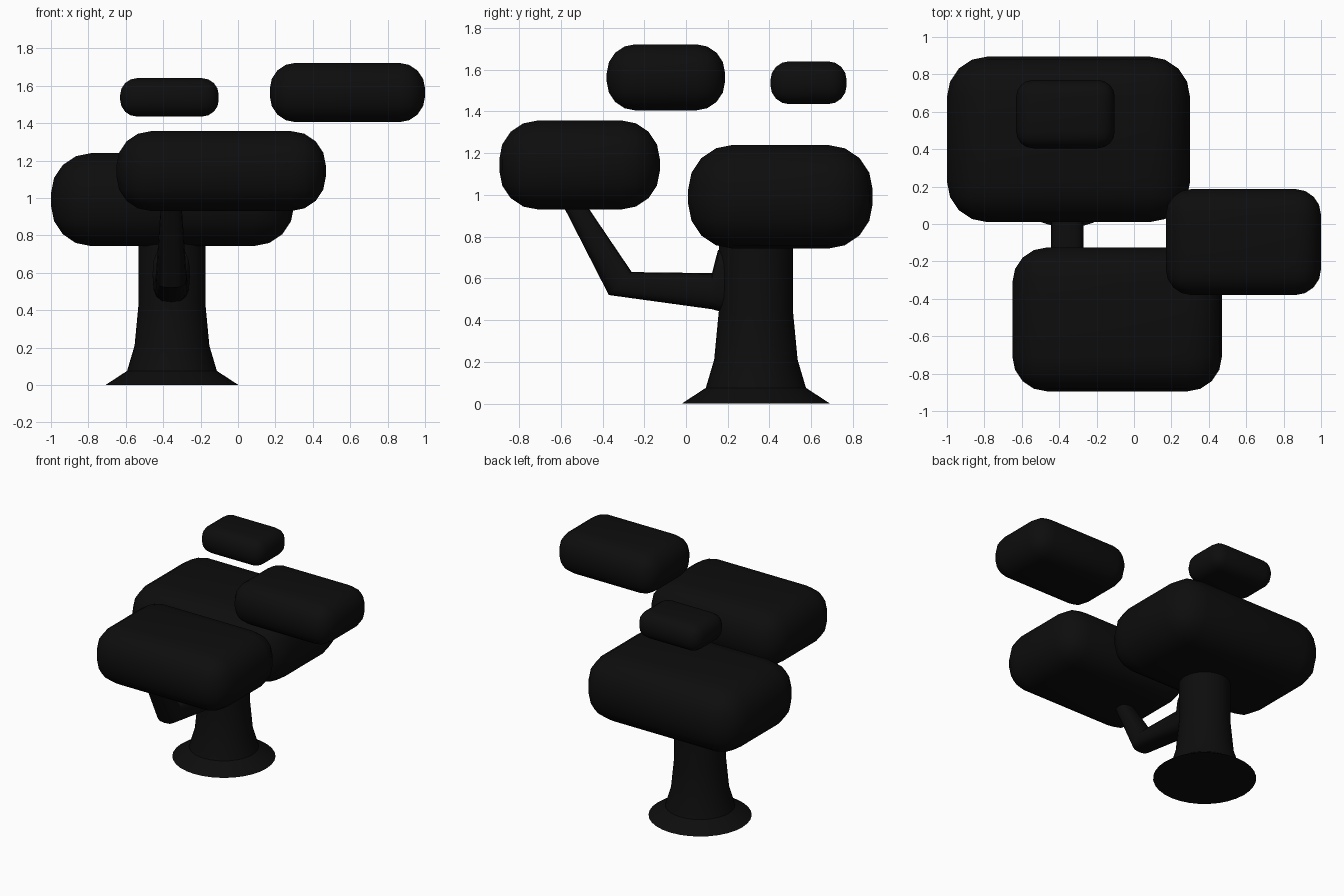
import bpy, bmesh, math
from mathutils import Vector

if "Cube" in bpy.data.objects:
    bpy.data.objects.remove(bpy.data.objects["Cube"])

mat = bpy.data.materials.new("near_black")
mat.diffuse_color = (0.004, 0.004, 0.004, 1)
mat.use_nodes = True
mat.node_tree.nodes["Principled BSDF"].inputs["Base Color"].default_value = mat.diffuse_color


def finish(name, bm, angle):
    bmesh.ops.recalc_face_normals(bm, faces=bm.faces[:])
    mesh = bpy.data.meshes.new(name)
    bm.to_mesh(mesh)
    bm.free()
    mesh.materials.append(mat)
    ob = bpy.data.objects.new(name, mesh)
    bpy.context.collection.objects.link(ob)
    bpy.ops.object.select_all(action='DESELECT')
    ob.select_set(True)
    bpy.context.view_layer.objects.active = ob
    bpy.ops.object.shade_smooth_by_angle(angle=math.radians(angle))
    return ob


def loft(name, rings, angle):
    """Skin a list of equal-length point rings and cap both ends."""
    bm = bmesh.new()
    loops = [[bm.verts.new(p) for p in ring] for ring in rings]
    n = len(loops[0])
    for a, b in zip(loops, loops[1:]):
        for i in range(n):
            j = (i + 1) % n
            bm.faces.new((a[i], a[j], b[j], b[i]))
    bm.faces.new(loops[0])
    bm.faces.new(loops[-1])
    return finish(name, bm, angle)


def rounded_box(name, lo, hi):
    """Box between two corners, with edges rounded in proportion to its height."""
    lo, hi = Vector(lo), Vector(hi)
    size, mid = hi - lo, (lo + hi) / 2
    bm = bmesh.new()
    bmesh.ops.create_cube(bm, size=1)
    for v in bm.verts:
        v.co = Vector([c * s for c, s in zip(v.co, size)]) + mid
    bmesh.ops.bevel(bm, geom=bm.edges[:], offset=0.435 * size.z,
                    segments=4, profile=0.5, affect='EDGES')
    return finish(name, bm, 40)


# Foliage pads and floating clouds
rounded_box("back_foliage", (-1.0, 0.01, 0.742), (0.30, 0.895, 1.24))
rounded_box("front_foliage", (-0.65, -0.895, 0.93), (0.47, -0.125, 1.357))
rounded_box("large_cloud", (0.17, -0.38, 1.405), (1.0, 0.187, 1.722))
rounded_box("small_cloud", (-0.63, 0.405, 1.435), (-0.103, 0.77, 1.64))

# Trunk with flared foot: (radius, height)
cx, cy, sides = -0.353, 0.335, 32
trunk = [(0.355, 0), (0.24, 0.075), (0.2, 0.21), (0.178, 0.44), (0.178, 0.76)]
loft("trunk", [[(cx + r * math.cos(math.tau * i / sides),
                 cy + r * math.sin(math.tau * i / sides), z)
                for i in range(sides)] for r, z in trunk], 40)

# Bent branch: underside (y, z), upper side (y, z), half width
branch = [((0.24, 0.43), (0.24, 0.74), 0.10),
          ((0.15, 0.445), (0.153, 0.735), 0.10),
          ((0.125, 0.452), (0.125, 0.625), 0.09),
          ((-0.37, 0.52), (-0.26, 0.63), 0.083),
          ((-0.60, 0.97), (-0.49, 0.97), 0.055)]
rings = []
for low, high, w in branch:
    low, high = Vector((0, *low)), Vector((0, *high))
    mid, half = (low + high) / 2, (high - low) / 2
    ring = []
    for i in range(16):
        a = math.tau * i / 16
        c, s = math.cos(a), math.sin(a)
        # squarish oval section
        u = math.copysign(abs(c) ** 0.7, c)
        v = math.copysign(abs(s) ** 0.7, s)
        ring.append(mid + half * v + Vector((-0.357 + w * u, 0, 0)))
    rings.append(ring)
loft("branch", rings, 40)
